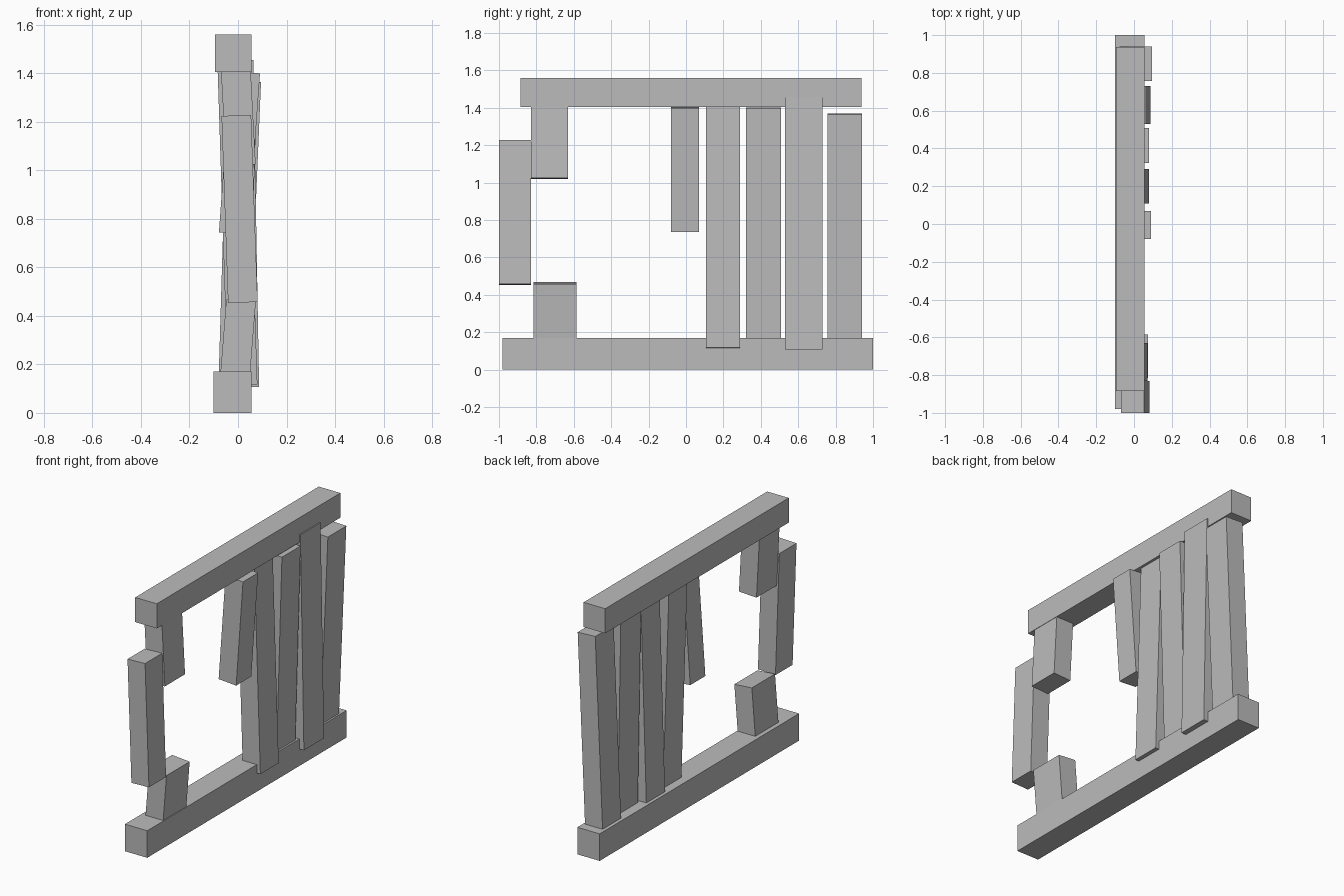
import bpy
import math
from mathutils import Matrix

cube = bpy.data.objects.get("Cube")
if cube:
    bpy.data.objects.remove(cube, do_unlink=True)

GREY = (0.5, 0.5, 0.5, 1.0)
mat = bpy.data.materials.new("weathered grey")
mat.use_nodes = True
mat.diffuse_color = GREY
mat.node_tree.nodes["Principled BSDF"].inputs["Base Color"].default_value = GREY

THICK = 0.122


def box(name, center, size, lean=0.0):
    """Box of the given size, tipped about the y axis."""
    bpy.ops.mesh.primitive_cube_add(size=1)
    ob = bpy.context.object
    ob.name = ob.data.name = name
    ob.data.transform(Matrix.Diagonal((*size, 1)))
    ob.location = center
    ob.rotation_euler = (0, lean, 0)
    ob.data.materials.append(mat)


def rail(name, x0, x1, y0, y1, z0, z1):
    box(name, ((x0 + x1) / 2, (y0 + y1) / 2, (z0 + z1) / 2),
        (x1 - x0, y1 - y0, z1 - z0))


def plank(name, y0, y1, z0, z1, outer_low, outer_high):
    """Plank whose left face runs from outer_low (bottom) to outer_high (top)."""
    lean = math.atan2(outer_high - outer_low, z1 - z0)
    length = (z1 - z0 - THICK * abs(math.sin(lean))) / math.cos(lean)
    x = (outer_low + outer_high) / 2 - THICK / 2
    box(name, (x, (y0 + y1) / 2, (z0 + z1) / 2), (THICK, y1 - y0, length), lean)


# Horizontal rails
rail("bottom_rail", -0.10, 0.055, -0.98, 1.0, 0.0, 0.17)
rail("top_rail", -0.095, 0.055, -0.885, 0.938, 1.405, 1.56)

# Broken pieces at the front end
plank("loose_front_plank", -1.0, -0.83, 0.453, 1.228, 0.081, 0.054)
plank("upper_plank_stub", -0.83, -0.63, 1.018, 1.45, 0.073, 0.05)
plank("lower_plank_stub", -0.815, -0.585, 0.08, 0.468, 0.043, 0.074)

# Standing planks, front to back
plank("short_hanging_plank", -0.08, 0.07, 0.735, 1.408, 0.043, 0.091)
plank("plank_1", 0.108, 0.29, 0.113, 1.45, 0.08, 0.037)
plank("plank_2", 0.322, 0.507, 0.10, 1.402, 0.041, 0.08)
plank("plank_3", 0.53, 0.73, 0.105, 1.455, 0.087, 0.063)
plank("plank_4", 0.757, 0.94, 0.10, 1.368, 0.041, 0.095)
